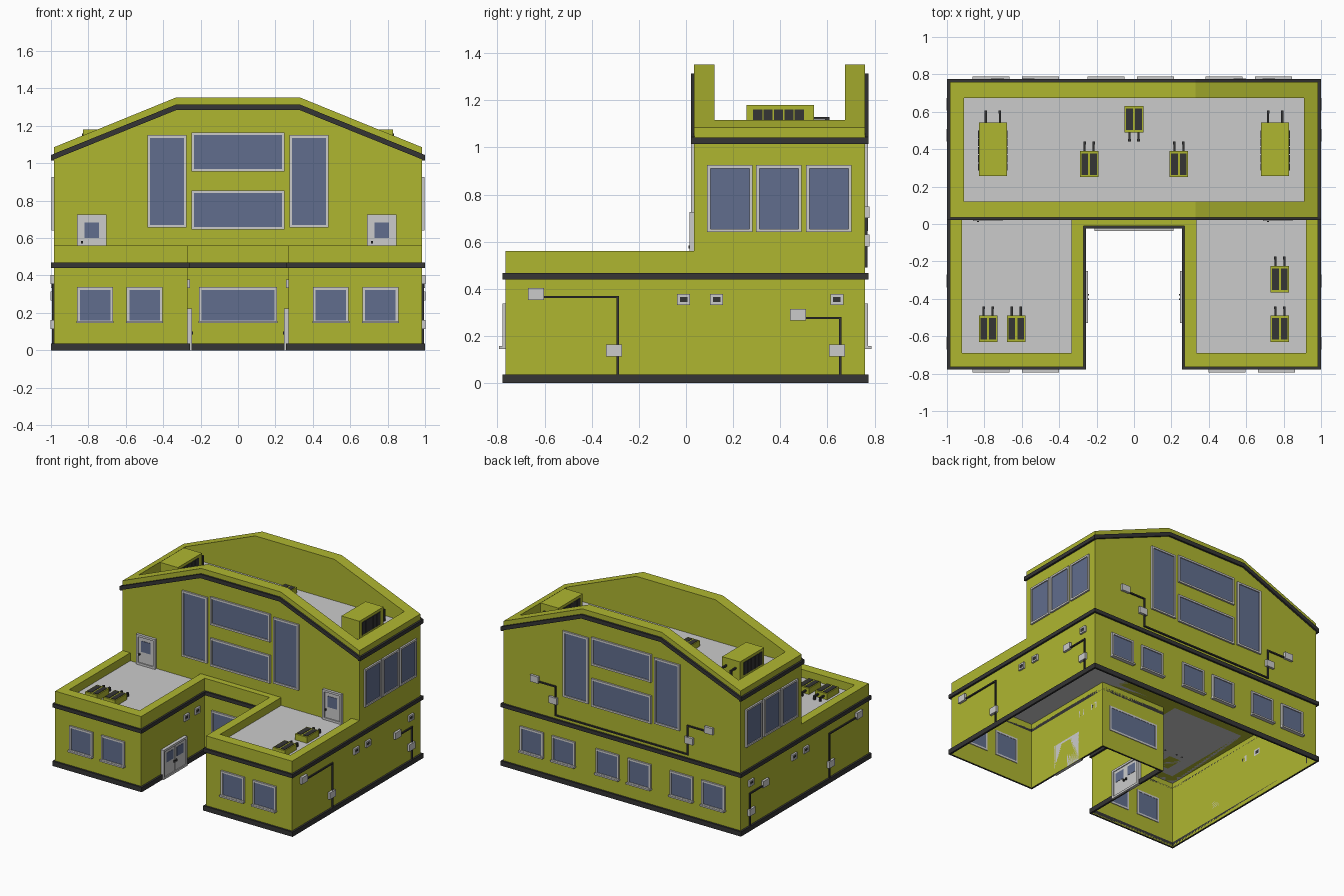
import bpy, bmesh

if "Cube" in bpy.data.objects:
    bpy.data.objects.remove(bpy.data.objects["Cube"])


def material(name, rgb):
    m = bpy.data.materials.new(name)
    m.diffuse_color = (*rgb, 1)
    m.use_nodes = True
    m.node_tree.nodes["Principled BSDF"].inputs["Base Color"].default_value = m.diffuse_color
    return m


YELLOW = material("yellow_paint", (0.43, 0.47, 0.03))
DARK = material("dark_trim", (0.035, 0.035, 0.035))
BLUE = material("blue_glass", (0.12, 0.155, 0.27))


def finish(name, bm, mat):
    bmesh.ops.recalc_face_normals(bm, faces=bm.faces)
    me = bpy.data.meshes.new(name)
    bm.to_mesh(me)
    bm.free()
    ob = bpy.data.objects.new(name, me)
    bpy.context.collection.objects.link(ob)
    if mat:
        me.materials.append(mat)
    return ob


def prism(name, pts, a, b, mat, axis="z", caps=True):
    bm = bmesh.new()
    place = (lambda p, h: (p[0], p[1], h)) if axis == "z" else (lambda p, h: (p[0], h, p[1]))
    lo = [bm.verts.new(place(p, a)) for p in pts]
    hi = [bm.verts.new(place(p, b)) for p in pts]
    n = len(pts)
    for i in range(n):
        j = (i + 1) % n
        bm.faces.new((lo[i], lo[j], hi[j], hi[i]))
    if caps:
        bm.faces.new(lo[::-1])
        bm.faces.new(hi)
    return finish(name, bm, mat)


def boxes(name, spans, mat=None):
    """One mesh from boxes given as two opposite corners."""
    bm = bmesh.new()
    for p, q in spans:
        vs = bmesh.ops.create_cube(bm, size=1)["verts"]
        for v in vs:
            v.co = [(s + t) / 2 + c * abs(t - s) for s, t, c in zip(p, q, v.co)]
    return finish(name, bm, mat)


def sheet(name, pts, z, mat=None):
    bm = bmesh.new()
    bm.faces.new([bm.verts.new((x, y, z)) for x, y in pts])
    return finish(name, bm, mat)


# Walls: map (along, up, outward) to world space
WALLS = {
    "front": lambda u, v, w: (u, -0.765 - w, v),
    "court_back": lambda u, v, w: (u, -0.01 - w, v),
    "upper_front": lambda u, v, w: (u, 0.035 - w, v),
    "back": lambda u, v, w: (u, 0.76 + w, v),
    "right": lambda u, v, w: (0.985 + w, u, v),
    "left": lambda u, v, w: (-0.985 - w, u, v),
    "court_left": lambda u, v, w: (-0.27 + w, u, v),
    "court_right": lambda u, v, w: (0.27 - w, u, v),
}


def on_wall(name, wall, rects, w0, w1, mat=None):
    f = WALLS[wall]
    return boxes(name, [(f(a, c, w0), f(b, d, w1)) for a, b, c, d in rects], mat)


def frame(u0, u1, v0, v1, t):
    return [(u0, u0 + t, v0, v1), (u1 - t, u1, v0, v1),
            (u0 + t, u1 - t, v0, v0 + t), (u0 + t, u1 - t, v1 - t, v1)]


def window(wall, u0, u1, v0, v1, sill=False):
    on_wall(wall + "_window_frame", wall, frame(u0, u1, v0, v1, 0.014), -0.005, 0.013)
    on_wall(wall + "_window_glass", wall, [(u0 + .014, u1 - .014, v0 + .014, v1 - .014)], -0.003, 0.006, BLUE)
    if sill:
        on_wall(wall + "_window_sill", wall, [(u0 - .003, u1 + .003, v0, v0 + .012)], 0, 0.028)


# Lower storey
U = [(-.985, .76), (-.985, -.765), (-.27, -.765), (-.27, -.01),
     (.27, -.01), (.27, -.765), (.985, -.765), (.985, .76)]
OUT = [(-1, 1), (-1, -1), (1, -1), (1, -1), (-1, -1), (-1, -1), (1, -1), (1, 1)]
DECK, TOP = 0.50, 1.04
prism("lower_walls", U, 0, DECK, YELLOW, caps=False)
sheet("lower_deck", U, DECK)
half = [(.27, -.01), (.27, -.765), (.985, -.765), (.985, .035),
        (.92, .035), (.92, -.69), (.335, -.69), (.335, .035)]
prism("terrace_parapet", half + [(-x, y) for x, y in reversed(half)], DECK, 0.56, YELLOW)


def band(name, z0, z1, d=0.014):
    bm = bmesh.new()
    big = [(x + d * sx, y + d * sy) for (x, y), (sx, sy) in zip(U, OUT)]
    loops = [[bm.verts.new((x, y, z)) for x, y in pts]
             for pts, z in ((U, z0), (big, z0), (big, z1), (U, z1))]
    for k in range(4):
        a, b = loops[k], loops[(k + 1) % 4]
        for i in range(8):
            j = (i + 1) % 8
            bm.faces.new((a[i], a[j], b[j], b[i]))
    finish(name, bm, DARK)


band("base_trim", 0, 0.036)
band("middle_trim", 0.44, 0.468)

# Upper storey with sunken roof
gable = [(-.985, DECK), (.985, DECK), (.985, 1.085), (.33, 1.352), (-.33, 1.352), (-.985, 1.085)]
upper = prism("upper_block", gable, 0.035, 0.76, YELLOW, axis="y")
cutter = boxes("roof_cutter", [((-.91, .12, TOP), (.91, .675, 1.6))])
cutter.hide_render = True
cutter.hide_viewport = True
cutter.display_type = "WIRE"
mod = upper.modifiers.new("roof_recess", "BOOLEAN")
mod.operation, mod.object, mod.solver = "DIFFERENCE", cutter, "EXACT"
sheet("upper_deck", [(-.91, .12), (.91, .12), (.91, .675), (-.91, .675)], TOP + .002)

# Gable trim
low = [(-1, 1.014), (-.33, 1.284), (.33, 1.284), (1, 1.014)]
trim = low + [(x, z + .03) for x, z in reversed(low)]
for n, a, b in (("front", .022, .036), ("back", .759, .774)):
    prism(n + "_gable_trim", trim, a, b, DARK, axis="y")
for s in (-1, 1):
    boxes("side_roof_trim", [((s * .984, .022, 1.014), (s, .774, 1.042))], DARK)

# Windows
for u in (-.86, -.595, .40, .665):
    window("front", u, u + .192, .145, .337, True)
for u in (-.86, -.595, -.245, .02, .385, .65):
    window("back", u, u + .192, .145, .337, True)
window("court_back", -.208, .208, .145, .337, True)
for wall in ("upper_front", "back"):
    window(wall, -.485, -.275, .655, 1.15)
    window(wall, .275, .485, .655, 1.15)
    window(wall, -.248, .248, .645, .855)
    window(wall, -.248, .248, .955, 1.165)
for wall in ("left", "right"):
    for u in (.09, .298, .51):
        window(wall, u, u + .193, .64, .925)

# Terrace doors
for u in (-.86, .69):
    on_wall("terrace_door_frame", "upper_front", frame(u, u + .158, DECK, .725, .016), 0, .02)
    on_wall("terrace_door", "upper_front", [(u + .016, u + .142, DECK, .709)], 0, .012)
    on_wall("terrace_door_glass", "upper_front", [(u + .04, u + .118, .6, .682)], .01, .015, BLUE)
    on_wall("terrace_door_knob", "upper_front", [(u + .02, u + .032, .572, .584)], .01, .024, DARK)

# Courtyard double doors and vents
def vent(wall, u, v=.355):
    on_wall("vent_frame", wall, frame(u - .028, u + .028, v - .023, v + .023, .012), 0, .014)
    on_wall("vent_grille", wall, [(u - .018, u + .018, v - .013, v + .013)], 0, .008, DARK)


for wall in ("court_left", "court_right"):
    on_wall("double_door_frame", wall, frame(-.53, -.25, 0, .222, .016), 0, .024)
    on_wall("double_door", wall, [(-.514, -.392, .003, .206), (-.388, -.266, .003, .206)], 0, .018)
    on_wall("double_door_glass", wall, [(-.492, -.412, .115, .185), (-.368, -.288, .115, .185)], .01, .02, BLUE)
    on_wall("double_door_handles", wall, [(-.407, -.397, .085, .1), (-.383, -.373, .085, .1)], .01, .03, DARK)
    vent(wall, -.235)
    vent(wall, -.105)


# Utility boxes and conduits
def utility(wall, centres, runs):
    for u, v in centres:
        on_wall("utility_box", wall, [(u - .034, u + .034, v - .025, v + .025)], 0, .018)
    t = .005
    on_wall("conduit", wall, [(min(a, b) - t, max(a, b) + t, min(c, d) - t, max(c, d) + t)
                              for a, b, c, d in runs], 0, .01, DARK)


for wall in ("left", "right"):
    utility(wall, [(-.637, .378), (-.305, .138), (.475, .29), (.64, .138)],
            [(-.637, -.29, .365, .365), (-.29, -.29, .035, .365),
             (.475, .655, .276, .276), (.655, .655, .035, .276)])
    for u in (-.01, .13, .64):
        vent(wall, u)
utility("back", [(.72, .725), (.565, .605), (-.565, .605), (-.73, .725)],
        [(.72, .55, .71, .71), (.55, .55, .495, .71), (.55, -.55, .495, .495),
         (-.55, -.55, .495, .71), (-.55, -.73, .71, .71)])


# Rooftop units
def pipes(x, y, z, dx, h, s):
    spans = []
    for k in (-1, 1):
        c = x + k * dx
        spans += [((c - .006, y - s * .01, z + h - .012), (c + .006, y + s * .05, z + h)),
                  ((c - .007, y + s * .036, z), (c + .007, y + s * .05, z + h))]
    boxes("unit_pipes", spans, DARK)


def small_unit(x, y, z, s=1):
    boxes("small_roof_unit", [((x - .05, y - .07, z), (x + .05, y + .07, z + .045))], YELLOW)
    boxes("small_unit_grilles", [((x + k * .024 - .018, y - .058, z + .03),
                                  (x + k * .024 + .018, y + .058, z + .048)) for k in (-1, 1)], DARK)
    pipes(x, y + s * .07, z, .024, .03, s)


for x, y in ((-.78, -.56), (-.63, -.56), (.78, -.56), (.78, -.295)):
    small_unit(x, y, DECK)
for x, y, s in ((-.24, .32, 1), (.24, .32, 1), (0, .56, -1)):
    small_unit(x, y, TOP, s)
for x in (-.755, .755):
    boxes("large_roof_unit", [((x - .075, .257, TOP), (x + .075, .543, 1.18))], YELLOW)
    boxes("large_unit_slats", [((x - .079, .285 + i * .044, 1.065), (x + .079, .324 + i * .044, 1.16))
                               for i in range(5)], DARK)
    pipes(x, .543, TOP, .038, .09, 1.3)
